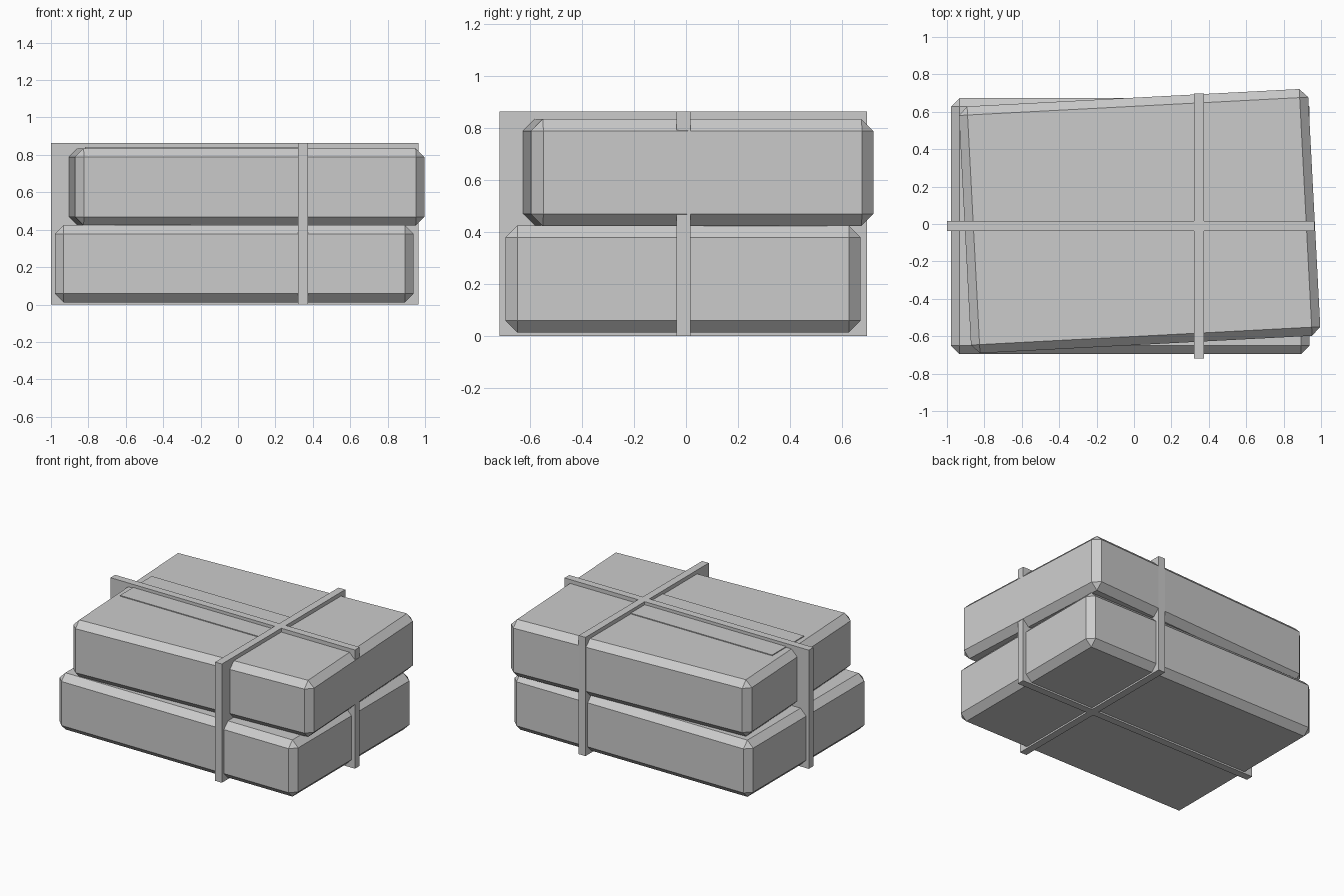
import bpy
import math

if "Cube" in bpy.data.objects:
    bpy.data.objects.remove(bpy.data.objects["Cube"])

grey = bpy.data.materials.new("light_grey")
grey.diffuse_color = (0.6, 0.6, 0.6, 1)
grey.use_nodes = True
grey.node_tree.nodes["Principled BSDF"].inputs["Base Color"].default_value = grey.diffuse_color


def box(name, lo, hi, angle=0.0, chamfer=0.0):
    """Box between two corners, turned about its own centre, optionally chamfered."""
    bpy.ops.mesh.primitive_cube_add(size=1, location=[(a + b) / 2 for a, b in zip(lo, hi)])
    ob = bpy.context.object
    ob.name = name
    ob.scale = [b - a for a, b in zip(lo, hi)]
    bpy.ops.object.transform_apply(location=False, rotation=False, scale=True)
    ob.rotation_euler.z = math.radians(angle)
    ob.data.materials.append(grey)
    if chamfer:
        bevel = ob.modifiers.new("chamfer", 'BEVEL')
        bevel.width = chamfer
        bevel.segments = 1
    return ob


# two stacked bundles, the upper one slightly turned
box("lower_bundle", (-0.979, -0.696, 0.012), (0.939, 0.673, 0.424), chamfer=0.046)
box("upper_bundle", (-0.905, -0.645, 0.423), (0.965, 0.676, 0.835), angle=3, chamfer=0.046)

# label lying on top, tucked under the crossing strap
box("top_label", (-0.818, -0.188, 0.825), (0.35, 0.178, 0.841))

# straps crossing around both bundles
box("long_strap", (-1.0, -0.037, 0.0), (0.966, 0.017, 0.863))
box("cross_strap", (0.32, -0.719, 0.0), (0.374, 0.698, 0.863))
